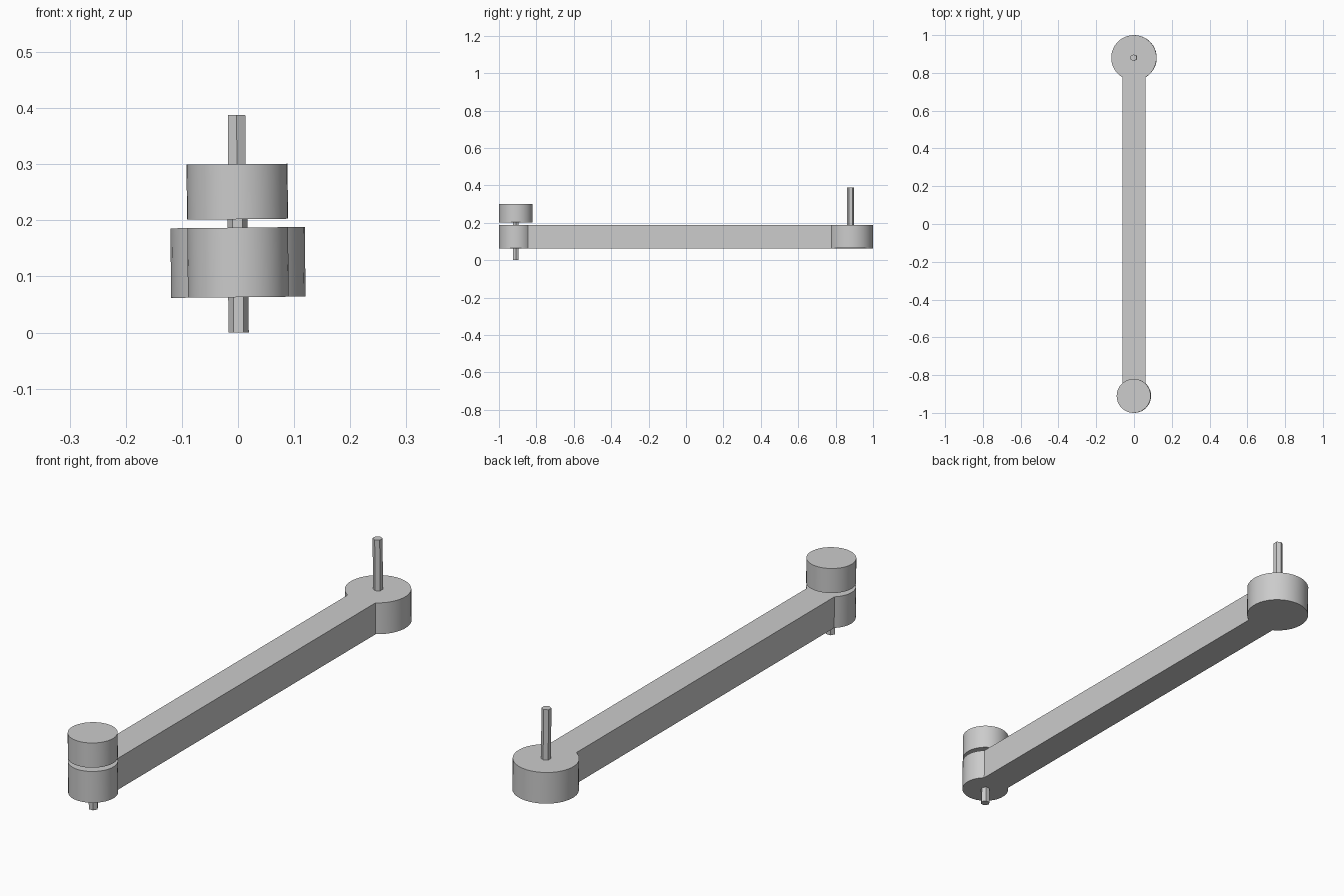
import bpy
import bmesh
import math
from mathutils import Matrix

cube = bpy.data.objects.get("Cube")
if cube:
    bpy.data.objects.remove(cube, do_unlink=True)

# Single grey finish
grey = bpy.data.materials.new("plain_grey")
grey.use_nodes = True
colour = (0.6, 0.6, 0.6, 1)
grey.diffuse_color = colour
grey.node_tree.nodes["Principled BSDF"].inputs["Base Color"].default_value = colour

# The whole linkage leans very slightly to one side
PIVOT = Matrix.Translation((0, 0, 0.12))
LEAN = PIVOT @ Matrix.Rotation(-0.01, 4, 'Y') @ PIVOT.inverted()


def finish(name, bm):
    bmesh.ops.recalc_face_normals(bm, faces=bm.faces)
    mesh = bpy.data.meshes.new(name)
    bm.to_mesh(mesh)
    bm.free()
    mesh.materials.append(grey)
    mesh.transform(LEAN)
    obj = bpy.data.objects.new(name, mesh)
    bpy.context.collection.objects.link(obj)
    bpy.ops.object.select_all(action='DESELECT')
    obj.select_set(True)
    bpy.context.view_layer.objects.active = obj
    bpy.ops.object.shade_smooth_by_angle(angle=math.radians(30))
    return obj


def prism(name, outline, bottom, top):
    """Extrude a closed plan outline between two heights."""
    bm = bmesh.new()
    face = bm.faces.new([bm.verts.new((x, y, bottom)) for x, y in outline])
    walls = bmesh.ops.extrude_face_region(bm, geom=[face], use_keep_orig=True)
    raised = [v for v in walls["geom"] if isinstance(v, bmesh.types.BMVert)]
    bmesh.ops.translate(bm, verts=raised, vec=(0, 0, top - bottom))
    return finish(name, bm)


def arc(y, radius, start, end, steps):
    angles = [start + (end - start) * i / steps for i in range(steps + 1)]
    return [(radius * math.cos(a), y + radius * math.sin(a)) for a in angles]


def rod(name, y, radius, bottom, top, sides, turn=0):
    outline = arc(y, radius, turn, turn + math.tau, sides)[:-1]
    return prism(name, outline, bottom, top)


FRONT_Y, BACK_Y = -0.91, 0.88
FRONT_R, BACK_R, HALF_WIDTH = 0.09, 0.12, 0.061

# Arm: one bar with a round boss at each end
back = math.asin(HALF_WIDTH / BACK_R) - math.pi / 2
front = math.pi / 2 - math.asin(HALF_WIDTH / FRONT_R)
outline = arc(BACK_Y, BACK_R, back, math.pi - back, 32)
outline += arc(FRONT_Y, FRONT_R, math.pi - front, math.tau + front, 32)
prism("arm", outline, 0.063, 0.187)

# Round knob and the pins
rod("knob", FRONT_Y, FRONT_R, 0.202, 0.3, 40)
rod("front_pin", FRONT_Y, 0.018, 0, 0.21, 6)
rod("back_pin", BACK_Y, 0.018, 0.18, 0.388, 6, math.pi / 6)
